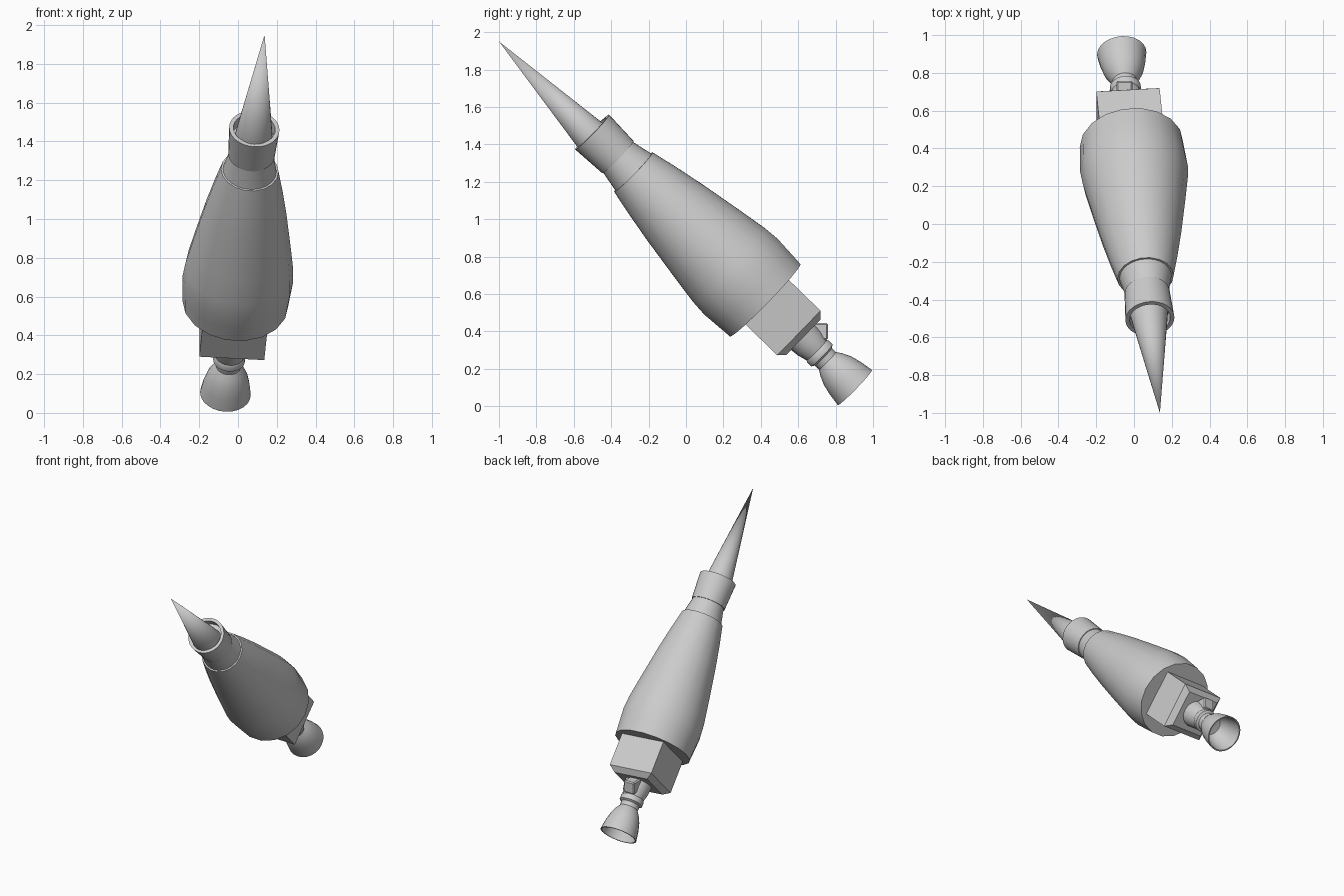
import bpy
import bmesh
import math
from mathutils import Matrix, Vector

if "Cube" in bpy.data.objects:
    bpy.data.objects.remove(bpy.data.objects["Cube"], do_unlink=True)

# One grey finish for every part
grey = bpy.data.materials.new("light_grey")
grey.use_nodes = True
colour = (0.6, 0.6, 0.6, 1)
grey.diffuse_color = colour
grey.node_tree.nodes["Principled BSDF"].inputs["Base Color"].default_value = colour

# Long axis: local z runs from the needle tip down to the nozzle mouth
TIP = Vector((0.137, -1.0, 1.95))
MOUTH = Vector((-0.065, 0.903, 0.1))
down = (MOUTH - TIP).normalized()
side = (Vector((1, 0, 0)) - down * down.x).normalized()
under = down.cross(side)
FRAME = Matrix((side, under, down)).transposed().to_4x4()
FRAME.translation = TIP


def finish(name, bm, matrix, angle=32):
    bmesh.ops.recalc_face_normals(bm, faces=bm.faces)
    mesh = bpy.data.meshes.new(name)
    bm.to_mesh(mesh)
    bm.free()
    mesh.materials.append(grey)
    obj = bpy.data.objects.new(name, mesh)
    bpy.context.collection.objects.link(obj)
    obj.matrix_world = matrix
    bpy.ops.object.select_all(action="DESELECT")
    obj.select_set(True)
    bpy.context.view_layer.objects.active = obj
    bpy.ops.object.shade_smooth_by_angle(angle=math.radians(angle))
    return obj


def lathe(name, profile, sides, offset=0.0):
    """Spin (distance, radius) points round the long axis."""
    bm = bmesh.new()
    verts = [bm.verts.new((r, 0, s)) for s, r in profile]
    edges = [bm.edges.new(pair) for pair in zip(verts, verts[1:])]
    bmesh.ops.spin(bm, geom=verts + edges, cent=(0, 0, 0), axis=(0, 0, 1),
                   angle=math.tau, steps=sides)
    bmesh.ops.remove_doubles(bm, verts=bm.verts, dist=0.0005)
    # Shear so that an off-centre base still leads to the tip
    for v in bm.verts:
        v.co.y += offset * v.co.z
    return finish(name, bm, FRAME)


def box(name, size, matrix, bevel):
    bm = bmesh.new()
    bmesh.ops.create_cube(bm, size=1)
    bmesh.ops.scale(bm, vec=size, verts=bm.verts)
    bmesh.ops.bevel(bm, geom=bm.edges[:], offset=bevel, segments=1, affect="EDGES")
    return finish(name, bm, matrix, 20)


# Needle point
lathe("needle", [(0, 0), (0.70, 0.093), (0.77, 0.102), (0.77, 0)], 32, 0.028)

# Open collar round the foot of the needle
lathe("collar", [(0.76, 0), (0.76, 0.108), (0.697, 0.108), (0.697, 0.13),
                 (0.89, 0.12), (0.89, 0)], 32)

# Tapered neck and swelling body
lathe("neck", [(0.87, 0), (0.87, 0.112), (0.90, 0.116), (1.02, 0.141), (1.02, 0)], 32)
lathe("body", [(1.005, 0), (1.005, 0.149), (1.15, 0.181), (1.32, 0.214),
               (1.56, 0.254), (1.72, 0.279), (1.81, 0.286), (1.90, 0.28),
               (1.99, 0.274), (1.99, 0)], 18)

# Square block under the body, chamfered at its outer end
bm = bmesh.new()
bmesh.ops.create_cube(bm, size=1)
bmesh.ops.scale(bm, vec=(0.336, 0.332, 0.3), verts=bm.verts)
end_edges = [e for e in bm.edges if all(v.co.z > 0 for v in e.verts)]
bmesh.ops.bevel(bm, geom=end_edges, offset=0.036, segments=1, affect="EDGES")
finish("end_block", bm, FRAME @ Matrix.Translation((0, 0, 2.116)), 20)

# Stem with a ring, then the hollow bell nozzle
lathe("stem", [(2.25, 0), (2.25, 0.096), (2.32, 0.09), (2.375, 0.076),
               (2.385, 0.082), (2.415, 0.082), (2.425, 0.066),
               (2.47, 0.064), (2.47, 0)], 24)
lathe("bell_nozzle", [(2.46, 0), (2.455, 0.064), (2.485, 0.084), (2.53, 0.105),
                      (2.59, 0.12), (2.662, 0.131), (2.662, 0.122),
                      (2.59, 0.111), (2.53, 0.094), (2.49, 0.07),
                      (2.48, 0)], 24)

# Small upright lug on the stem
box("stem_lug", (0.085, 0.1, 0.09), Matrix.Translation((-0.05, 0.708, 0.4)), 0.008)
